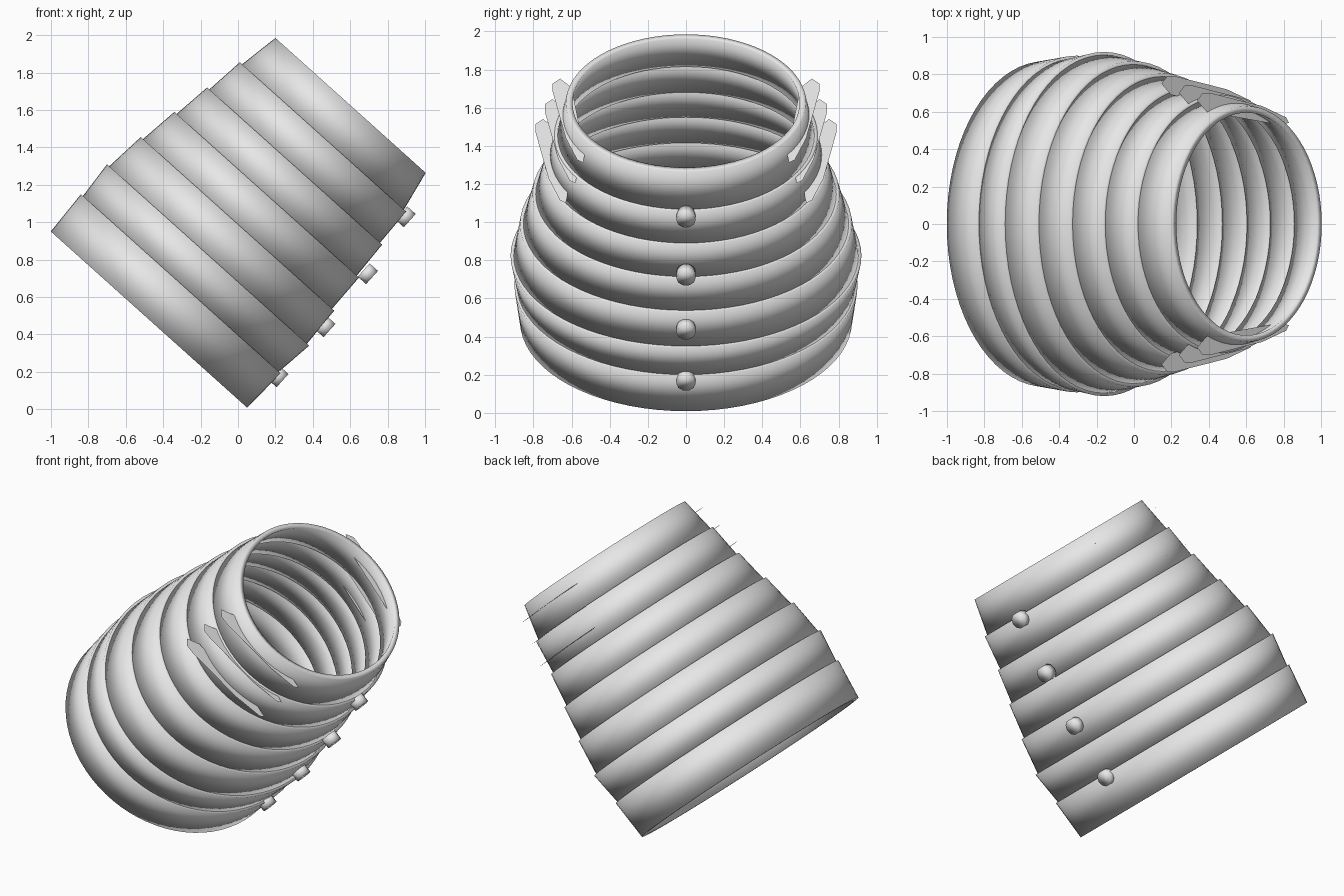
import bpy
import bmesh
import math
from mathutils import Matrix

cube = bpy.data.objects.get("Cube")
if cube:
    bpy.data.objects.remove(cube)

# One plain grey for everything
grey = bpy.data.materials.new("plain grey")
grey.use_nodes = True
grey.diffuse_color = (0.8, 0.8, 0.8, 1)
grey.node_tree.nodes["Principled BSDF"].inputs["Base Color"].default_value = (0.8, 0.8, 0.8, 1)

# The sleeve leans towards +x; parts are built upright along local z
LEAN = Matrix.Rotation(math.radians(41.9), 4, 'Y')
SIDES = 72
WALL = 0.035
STEP = 0.015


def add_part(name, bm, smooth=True):
    bmesh.ops.recalc_face_normals(bm, faces=bm.faces)
    for face in bm.faces:
        face.smooth = smooth
    mesh = bpy.data.meshes.new(name)
    bm.to_mesh(mesh)
    bm.free()
    mesh.materials.append(grey)
    obj = bpy.data.objects.new(name, mesh)
    bpy.context.collection.objects.link(obj)
    obj.matrix_world = LEAN
    return obj


def ellipse(bm, height, centre, rx, ry):
    angles = [2 * math.pi * i / SIDES for i in range(SIDES)]
    return [bm.verts.new((centre + rx * math.cos(a), ry * math.sin(a), height)) for a in angles]


# Seams between bands: height, centre offset, half width in x, half width in y
seams = [
    (0.039, -0.675, 0.705, 0.87),
    (0.295, -0.675, 0.718, 0.90),
    (0.507, -0.670, 0.726, 0.92),
    (0.736, -0.664, 0.695, 0.87),
    (0.956, -0.652, 0.663, 0.805),
    (1.170, -0.643, 0.629, 0.74),
    (1.387, -0.634, 0.598, 0.69),
    (1.611, -0.637, 0.540, 0.63),
]

# Overlapping bands, each a closed thin-walled hoop tucked into the one below
for k in range(len(seams) - 1):
    h0, c0, x0, y0 = seams[k]
    h1, c1, x1, y1 = seams[k + 1]
    if k:
        h0, x0, y0 = h0 - 0.008, x0 - STEP, y0 - STEP
    bm = bmesh.new()
    rings = [
        ellipse(bm, h0, c0, x0, y0),
        ellipse(bm, h1, c1, x1, y1),
        ellipse(bm, h1, c1, x1 - WALL, y1 - WALL),
        ellipse(bm, h0, c0, x0 - WALL, y0 - WALL),
    ]
    for r in range(4):
        low, high = rings[r], rings[(r + 1) % 4]
        for i in range(SIDES):
            j = (i + 1) % SIDES
            bm.faces.new((low[i], low[j], high[j], high[i]))
    add_part(f"band_{k + 1}", bm)

# Row of studs down the underside
for k, (height, out) in enumerate([(0.273, 0.045), (0.640, 0.053), (1.003, 0.033), (1.364, -0.020)]):
    bm = bmesh.new()
    place = Matrix.Translation((out, 0, height)) @ Matrix.Rotation(math.pi / 2, 4, 'Y')
    bmesh.ops.create_cone(bm, cap_ends=True, segments=10, radius1=0.05, radius2=0.05,
                          depth=0.06, matrix=place)
    add_part(f"stud_{k + 1}", bm)

# Flat fins on both flanks, lying across the sleeve
fin_outline = [(-0.92, 0.75), (-0.88, 0.79), (-0.82, 0.79), (-0.45, 0.72),
               (-0.28, 0.66), (-0.26, 0.63), (-0.33, 0.62), (-0.85, 0.69)]
for k, (height, inset) in enumerate([(1.245, 0.0), (1.385, 0.05), (1.530, 0.09)]):
    for side, sign in (("left", 1), ("right", -1)):
        bm = bmesh.new()
        bm.faces.new([bm.verts.new((x, sign * (y - inset), height)) for x, y in fin_outline])
        add_part(f"fin_{side}_{k + 1}", bm, smooth=False)
